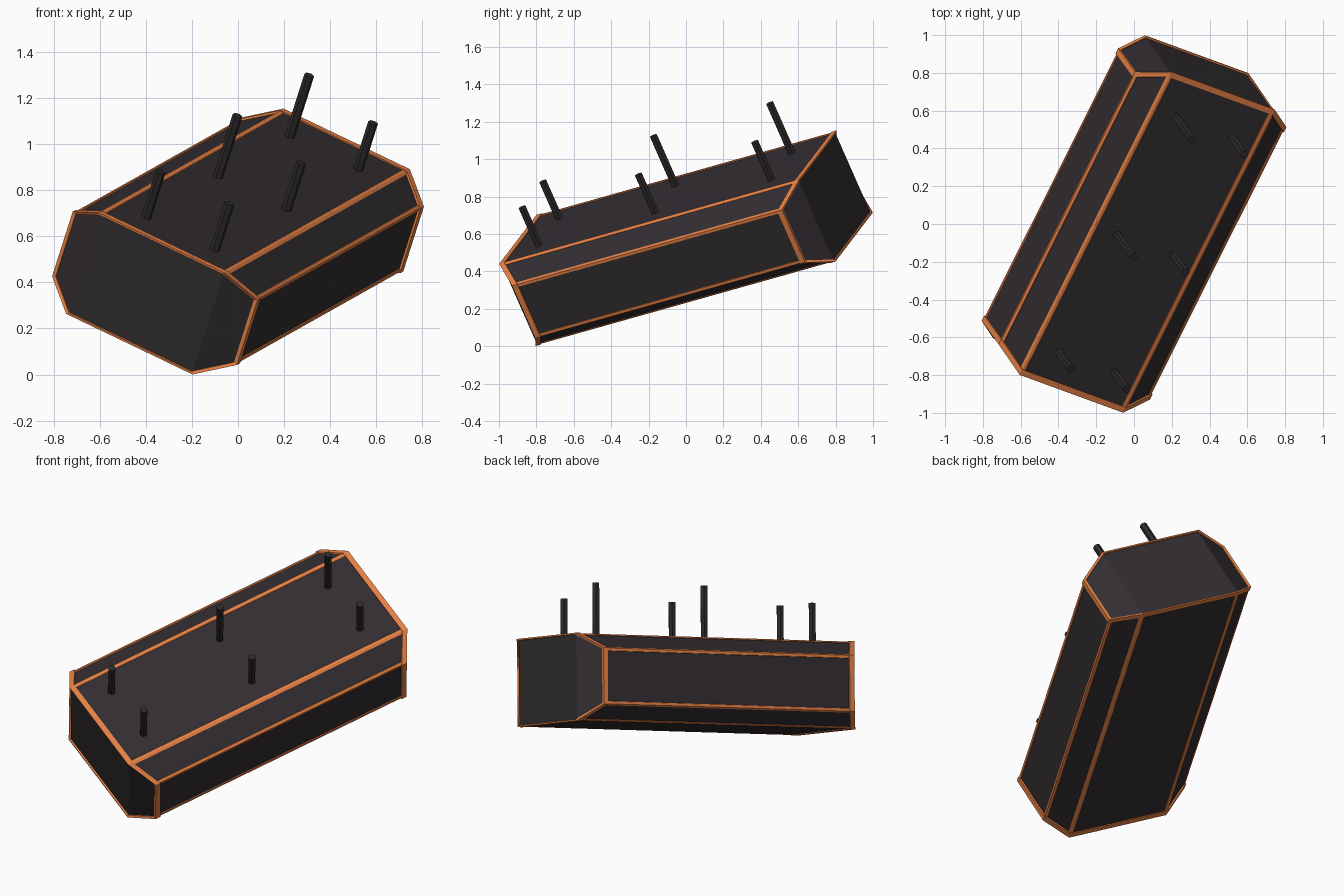
import bpy, bmesh
from mathutils import Matrix, Vector

if "Cube" in bpy.data.objects:
    bpy.data.objects.remove(bpy.data.objects["Cube"])

# Local frame of the tilted block: right, along, up
along = Vector((0.434, 0.867, 0.244)).normalized()
right = Vector((0.854, -0.316, -0.411)).normalized()
up = right.cross(along).normalized()
right = along.cross(up)
TILT = Matrix((right, along, up)).transposed().to_4x4()
TILT.translation = (0, 0, 0.577)

# Cross-section (right, up, half length at that corner)
PROFILE = [(.32, .25, .925), (-.32, .25, .925), (-.468, .16, .832), (-.468, -.16, .832),
           (-.32, -.25, .925), (.32, -.25, .925), (.468, -.16, .832), (.468, .16, .832)]


def material(name, color):
    m = bpy.data.materials.new(name)
    m.diffuse_color = (*color, 1)
    m.use_nodes = True
    m.node_tree.nodes["Principled BSDF"].inputs["Base Color"].default_value = m.diffuse_color
    return m


DARK = material("dark_shell", (0.032, 0.026, 0.030))
ORANGE = material("orange_trim", (0.80, 0.22, 0.06))
PIN = material("dark_pin", (0.026, 0.023, 0.025))


def finish(bm, name, mat):
    bmesh.ops.recalc_face_normals(bm, faces=bm.faces)
    me = bpy.data.meshes.new(name)
    bm.to_mesh(me)
    bm.free()
    me.materials.append(mat)
    ob = bpy.data.objects.new(name, me)
    ob.matrix_world = TILT
    bpy.context.collection.objects.link(ob)
    return ob


def loop(bm, scale, side, inset):
    return [bm.verts.new((x * scale, side * (h - inset), z * scale)) for x, z, h in PROFILE]


def bridge(bm, a, b):
    n = len(a)
    for i in range(n):
        j = (i + 1) % n
        bm.faces.new((a[i], a[j], b[j], b[i]))


# Main body: octagonal bar with slanted flanks on both ends
bm = bmesh.new()
ends = [loop(bm, 0.978, s, 0.010) for s in (-1, 1)]
bridge(bm, *ends)
for e in ends:
    for quad in ((0, 1, 4, 5), (1, 2, 3, 4), (5, 6, 7, 0)):
        bm.faces.new([e[i] for i in quad])
finish(bm, "body", DARK)

# Raised rim around each end
for side, name in ((-1, "front_rim"), (1, "back_rim")):
    bm = bmesh.new()
    rings = [loop(bm, s, side, d) for s, d in ((1, 0), (1, .032), (.955, .032), (.965, 0))]
    for k in range(4):
        bridge(bm, rings[k], rings[(k + 1) % 4])
    finish(bm, name, ORANGE)

# Thin trim strips along the eight long edges
bm = bmesh.new()
pts = [Vector((x, z)) * 0.988 for x, z, h in PROFILE]
for i, p in enumerate(pts):
    a = (pts[i - 1] - p).normalized() * 0.015
    b = (pts[(i + 1) % 8] - p).normalized() * 0.015
    section = [p, p + a, p + (a - p.normalized() * .02), p + (b - p.normalized() * .02), p + b]
    h = PROFILE[i][2] - 0.012
    caps = [[bm.verts.new((q.x, s * h, q.y)) for q in section] for s in (-1, 1)]
    bridge(bm, *caps)
    for c in caps:
        bm.faces.new(c)
finish(bm, "edge_strips", ORANGE)

# Two rows of upright pins; two of the left ones are taller
for row, x, tops in (("right", .175, (.475, .475, .475)), ("left", -.172, (.47, .548, .548))):
    for k, top in enumerate(tops):
        bm = bmesh.new()
        bottom = 0.22
        bmesh.ops.create_cone(bm, cap_ends=True, segments=6, radius1=.022, radius2=.022,
                              depth=top - bottom,
                              matrix=Matrix.Translation((x, -.735 + .717 * k, (top + bottom) / 2)))
        finish(bm, f"pin_{row}_{k + 1}", PIN)
